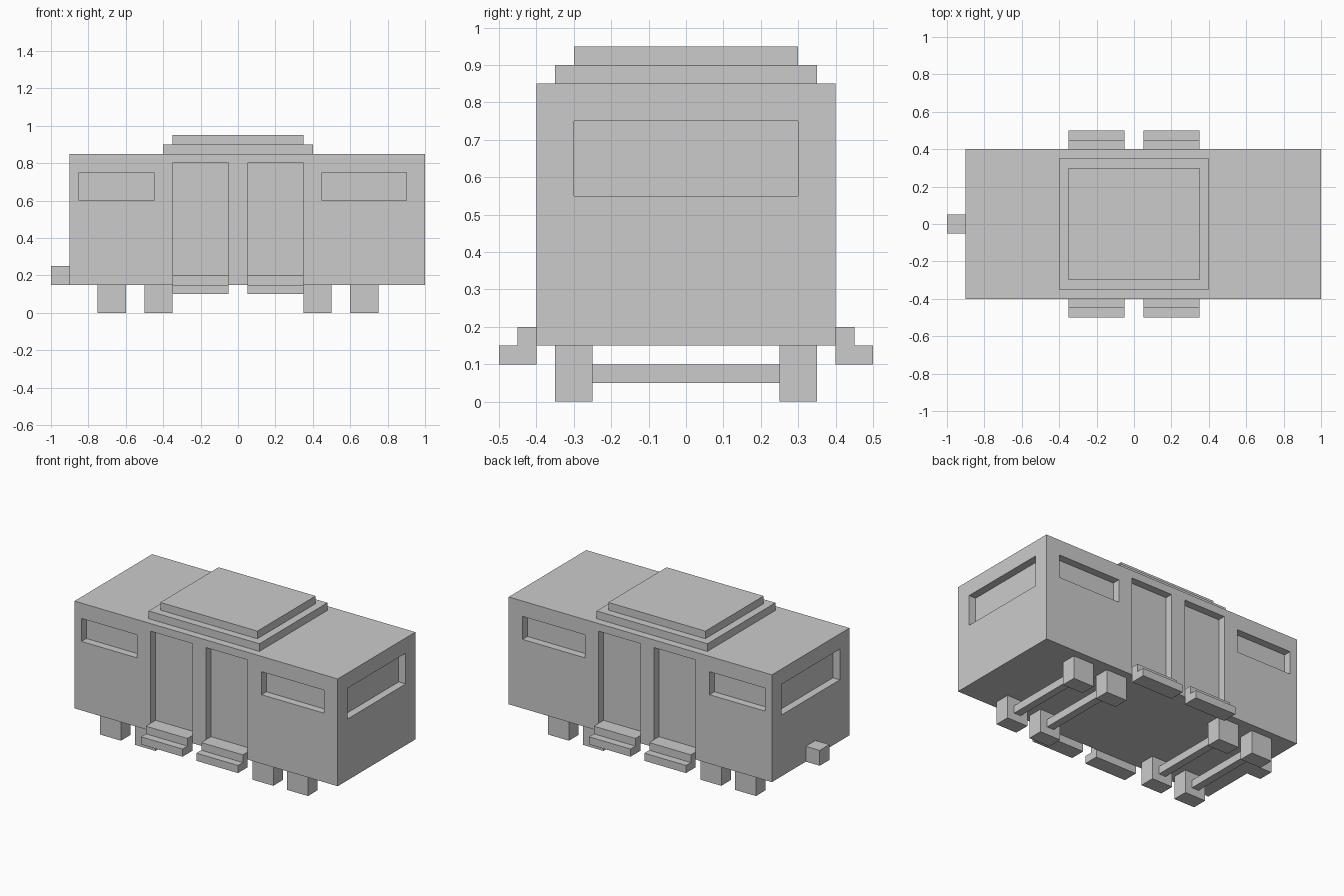
import bpy, bmesh

if "Cube" in bpy.data.objects:
    bpy.data.objects.remove(bpy.data.objects["Cube"])


def add_box(bm, x0, x1, y0, y1, z0, z1):
    verts = bmesh.ops.create_cube(bm, size=1)["verts"]
    for v in verts:
        v.co.x = x1 if v.co.x > 0 else x0
        v.co.y = y1 if v.co.y > 0 else y0
        v.co.z = z1 if v.co.z > 0 else z0


def boxes(name, *specs):
    """One object made of axis-aligned boxes (x0, x1, y0, y1, z0, z1)."""
    mesh = bpy.data.meshes.new(name)
    bm = bmesh.new()
    for s in specs:
        add_box(bm, *s)
    bm.to_mesh(mesh)
    bm.free()
    obj = bpy.data.objects.new(name, mesh)
    bpy.context.collection.objects.link(obj)
    return obj


def extrude_profile(name, points, x0, x1):
    """Extrude a (y, z) outline along x."""
    mesh = bpy.data.meshes.new(name)
    bm = bmesh.new()
    face = bm.faces.new([bm.verts.new((x0, y, z)) for y, z in points])
    ext = bmesh.ops.extrude_face_region(bm, geom=[face])
    moved = [g for g in ext["geom"] if isinstance(g, bmesh.types.BMVert)]
    bmesh.ops.translate(bm, verts=moved, vec=(x1 - x0, 0, 0))
    bmesh.ops.recalc_face_normals(bm, faces=bm.faces)
    bm.to_mesh(mesh)
    bm.free()
    obj = bpy.data.objects.new(name, mesh)
    bpy.context.collection.objects.link(obj)


DOORS = [(-0.35, -0.05), (0.05, 0.35)]
WINDOWS = [(-0.85, -0.45), (0.45, 0.90)]
DEPTH = 0.05

# Carriage body
body = boxes("carriage_body", (-0.9, 1.0, -0.4, 0.4, 0.15, 0.85))

# Recesses for doors, side windows and end windows
cuts = []
for y0, y1 in ((-0.5, -0.4 + DEPTH), (0.4 - DEPTH, 0.5)):
    cuts += [(a, b, y0, y1, 0.2, 0.8) for a, b in DOORS]
    cuts += [(a, b, y0, y1, 0.6, 0.75) for a, b in WINDOWS]
for x0, x1 in ((-1.0, -0.9 + DEPTH), (1.0 - DEPTH, 1.1)):
    cuts.append((x0, x1, -0.3, 0.3, 0.55, 0.75))
cutter = boxes("recess_cutter", *cuts)
cutter.hide_render = True
mod = body.modifiers.new("recesses", "BOOLEAN")
mod.operation = "DIFFERENCE"
mod.solver = "EXACT"
mod.object = cutter
bpy.context.view_layer.objects.active = body
bpy.ops.object.modifier_apply(modifier=mod.name)
bpy.data.objects.remove(cutter)

# Stepped roof
boxes("roof_lower", (-0.4, 0.4, -0.35, 0.35, 0.85, 0.9))
boxes("roof_upper", (-0.35, 0.35, -0.3, 0.3, 0.9, 0.95))

# Coupler at the left end
boxes("coupler", (-1.0, -0.9, -0.05, 0.05, 0.15, 0.25))

# Door steps on both sides
step = [(0.4, 0.1), (0.5, 0.1), (0.5, 0.15), (0.45, 0.15), (0.45, 0.2), (0.4, 0.2)]
for side in (-1, 1):
    for a, b in DOORS:
        extrude_profile("door_step", [(side * y, z) for y, z in step], a, b)

# Wheel blocks and axles
for cx in (-0.675, -0.425, 0.425, 0.675):
    for cy in (-0.3, 0.3):
        boxes("wheel", (cx - 0.075, cx + 0.075, cy - 0.05, cy + 0.05, 0, 0.15))
    boxes("axle", (cx - 0.025, cx + 0.025, -0.25, 0.25, 0.05, 0.1))
